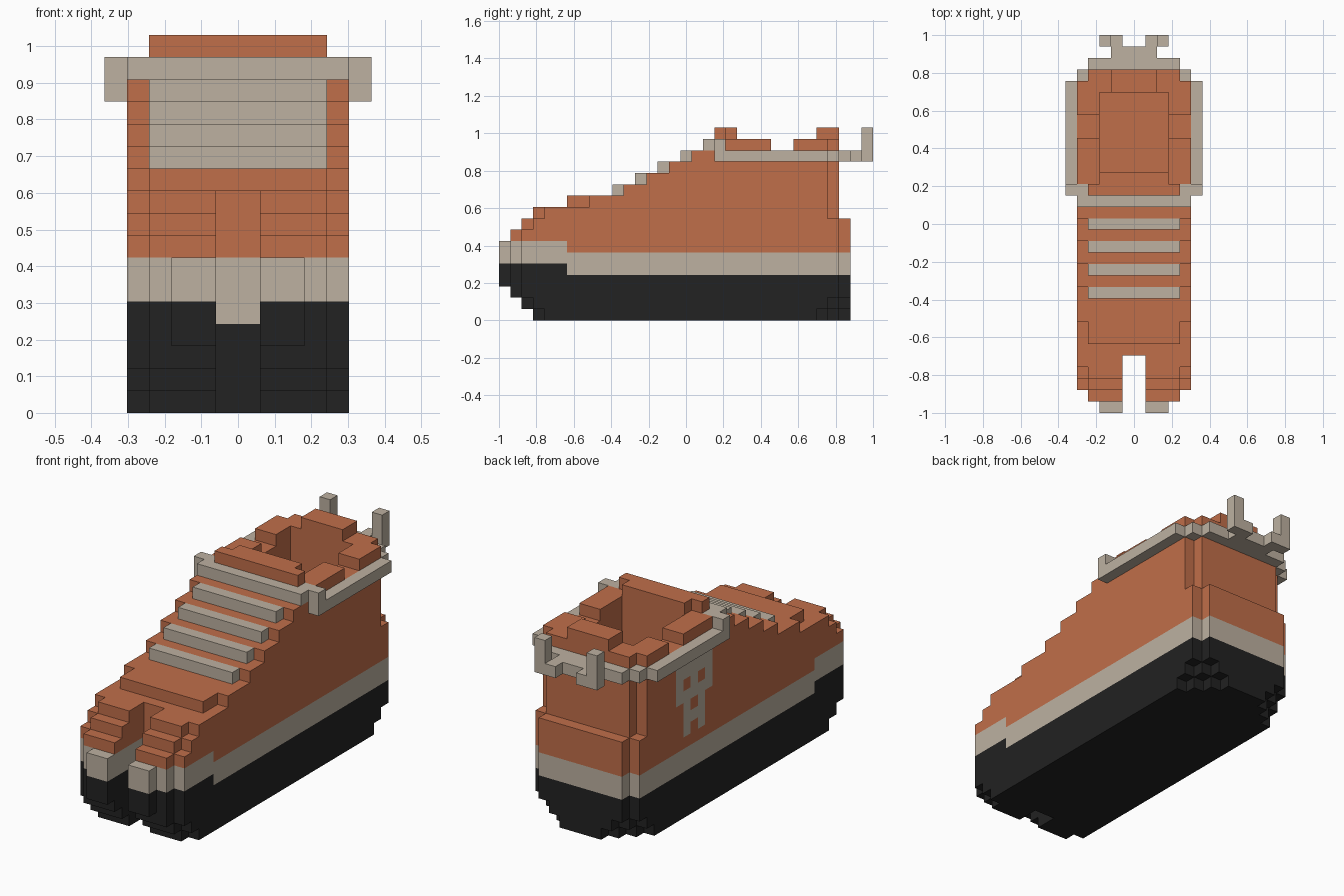
import bpy
import bmesh
from mathutils import Vector

U = 2 / 33          # edge length of one block
grid = {}           # (x, y, z) block -> part name

cube = bpy.data.objects.get("Cube")
if cube:
    bpy.data.objects.remove(cube, do_unlink=True)


def make_material(name, rgb):
    mat = bpy.data.materials.new(name)
    mat.use_nodes = True
    color = (*rgb, 1.0)
    mat.diffuse_color = color
    node = mat.node_tree.nodes["Principled BSDF"]
    node.inputs["Base Color"].default_value = color
    node.inputs["Roughness"].default_value = 0.9
    return mat


orange = make_material("burnt_orange", (0.53, 0.157, 0.068))
stone = make_material("warm_stone", (0.51, 0.44, 0.355))
black = make_material("rubber_black", (0.016, 0.016, 0.016))


def blocks(xs, ys, zs):
    """All blocks in the ranges, mirrored across x."""
    for x in range(*xs):
        for y in range(*ys):
            for z in range(*zs):
                yield (x, y, z)
                yield (-1 - x, y, z)


def fill(part, xs, ys, zs):
    for cell in blocks(xs, ys, zs):
        grid[cell] = part


def body(xs, ys, zs):
    """Shoe body, banded by height into sole, midsole and upper."""
    for cell in blocks(xs, ys, zs):
        x, y, z = cell
        low, high = (5, 7) if y < 6 else (4, 6)
        if y == 5 and x in (-1, 0):
            low = 4
        grid[cell] = "sole" if z < low else "midsole" if z < high else "upper"


# Split toe, stepped up and rounded at the edges
body((1, 3), (0, 1), (3, 7))
body((1, 4), (1, 2), (2, 8))
body((1, 4), (2, 3), (1, 9))
body((4, 5), (2, 3), (2, 8))
body((1, 4), (3, 4), (0, 10))
body((4, 5), (3, 4), (1, 9))
body((1, 5), (4, 5), (0, 10))
body((0, 5), (5, 8), (0, 10))
body((0, 4), (6, 8), (10, 11))

# Instep staircase with a lace on each step
body((0, 5), (8, 11), (0, 11))
for step in range(4):
    y, z = 11 + 2 * step, 11 + step
    body((0, 5), (y, y + 2), (0, z + 1))
    fill("laces", (0, 4), (y - 1, y), (z, z + 1))

# Ankle and rounded heel
body((0, 5), (19, 28), (0, 15))
body((0, 4), (28, 29), (0, 15))
body((4, 5), (28, 29), (1, 15))
body((0, 3), (29, 30), (0, 15))
body((3, 4), (29, 30), (1, 15))
body((4, 5), (29, 30), (2, 9))
for x, z in ((0, 0), (1, 0), (2, 1), (3, 2)):
    body((x, x + 1), (30, 31), (z, 9))

# Padded collar with a tongue and heel tab
fill("tongue", (0, 4), (19, 20), (15, 17))
fill("tongue", (0, 3), (20, 21), (15, 17))
fill("collar", (3, 5), (20, 24), (15, 16))
fill("collar", (3, 5), (26, 29), (15, 16))
fill("collar", (0, 4), (28, 30), (15, 16))
fill("heel_tab", (0, 2), (28, 30), (15, 17))

# Foot opening
for cell in blocks((0, 3), (21, 28), (8, 17)):
    grid.pop(cell, None)

# Cord running round the collar, with loose ends at the heel
fill("cord", (0, 5), (18, 19), (15, 16))
fill("cord", (4, 6), (19, 20), (15, 16))
fill("cord", (5, 6), (19, 29), (14, 15))
fill("cord", (4, 5), (29, 30), (14, 15))
fill("cord", (0, 4), (30, 31), (14, 15))
fill("cord", (0, 2), (31, 32), (14, 15))
fill("cord_ends", (1, 3), (32, 33), (14, 15))
fill("cord_ends", (2, 3), (32, 33), (15, 17))

# Skull emblem on one flank, top row first
skull = ("#####", "#####", "#.#.#", "#####", " #.# ", " ### ", " # # ")
for row, line in enumerate(skull):
    for col, mark in enumerate(line):
        if mark == "#":
            grid[(-5, 24 - col, 13 - row)] = "skull_emblem"

# Skin each part: only faces next to empty space
materials = {
    "sole": black, "midsole": stone, "upper": orange, "laces": stone,
    "tongue": orange, "collar": orange, "heel_tab": orange,
    "cord": stone, "cord_ends": stone, "skull_emblem": stone,
}


def skin(part):
    bm = bmesh.new()
    verts = {}
    for cell, owner in grid.items():
        if owner != part:
            continue
        for axis in range(3):
            for side in (0, 1):
                near = list(cell)
                near[axis] += 2 * side - 1
                if tuple(near) in grid:
                    continue
                loop = []
                for a, b in ((0, 0), (1, 0), (1, 1), (0, 1)):
                    p = list(cell)
                    p[axis] += side
                    p[(axis + 1) % 3] += a
                    p[(axis + 2) % 3] += b
                    p = tuple(p)
                    if p not in verts:
                        verts[p] = bm.verts.new(Vector(p) * U - Vector((0, 1, 0)))
                    loop.append(verts[p])
                bm.faces.new(loop if side else loop[::-1])
    mesh = bpy.data.meshes.new(part)
    bm.to_mesh(mesh)
    bm.free()
    mesh.materials.append(materials[part])
    bpy.context.collection.objects.link(bpy.data.objects.new(part, mesh))


for part in materials:
    skin(part)
